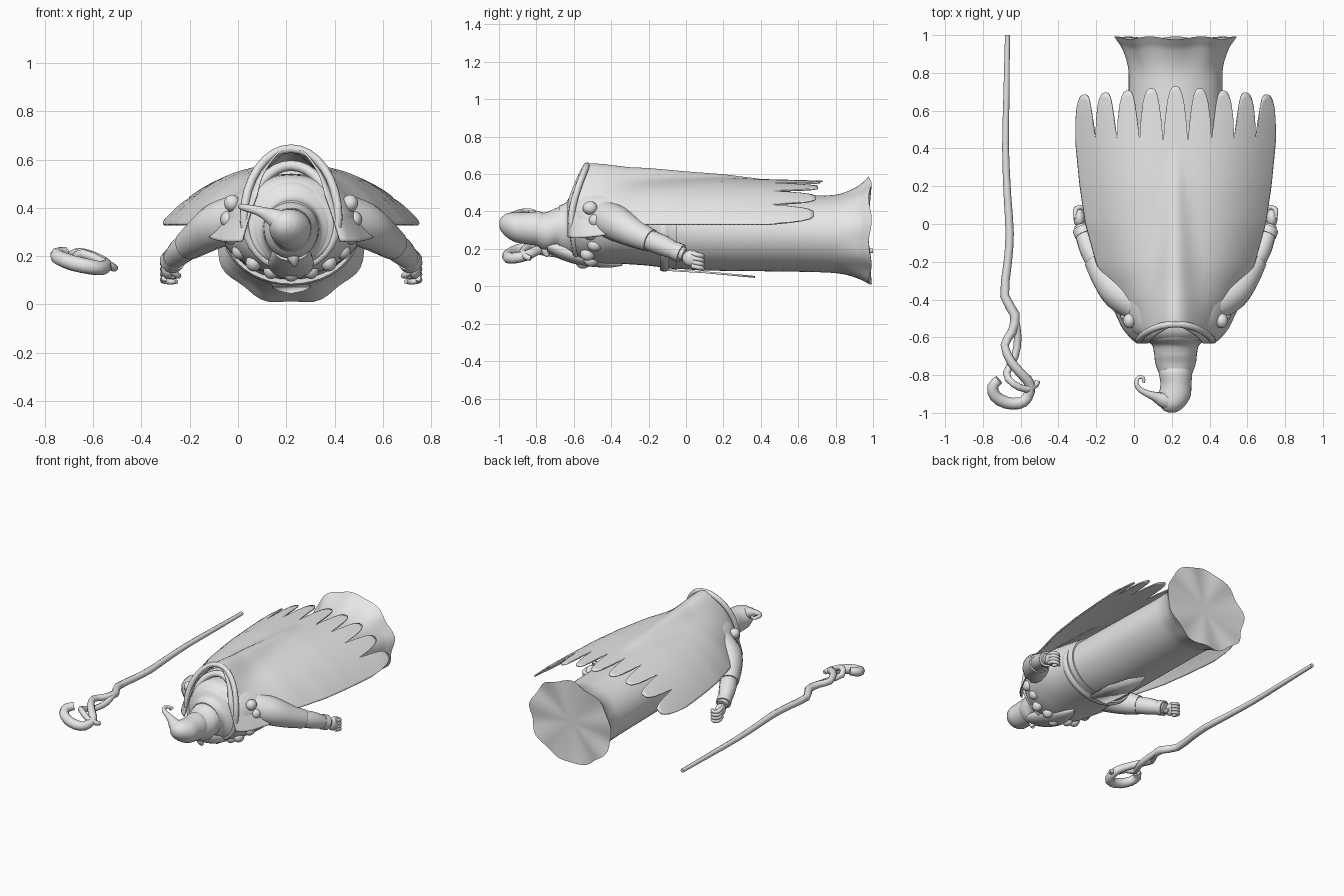
import bpy, bmesh, math
from mathutils import Vector

if "Cube" in bpy.data.objects:
    bpy.data.objects.remove(bpy.data.objects["Cube"])

CX = 0.22  # figure centre line
cloth = bpy.data.materials.new("plain grey")
cloth.diffuse_color = (0.8, 0.8, 0.8, 1)
cloth.use_nodes = True
cloth.node_tree.nodes["Principled BSDF"].inputs["Base Color"].default_value = cloth.diffuse_color


def finish(ob, angle=50):
    ob.data.materials.clear()
    ob.data.materials.append(cloth)
    bpy.ops.object.select_all(action='DESELECT')
    ob.select_set(True)
    bpy.context.view_layer.objects.active = ob
    bpy.ops.object.shade_smooth_by_angle(angle=math.radians(angle))
    return ob


def from_bm(name, bm, angle=50):
    bmesh.ops.recalc_face_normals(bm, faces=bm.faces)
    me = bpy.data.meshes.new(name)
    bm.to_mesh(me)
    bm.free()
    ob = bpy.data.objects.new(name, me)
    bpy.context.collection.objects.link(ob)
    return finish(ob, angle)


def refine(rows, n=4):
    """Catmull-Rom interpolation of rows of numbers."""
    out = []
    for i in range(len(rows) - 1):
        p0, p1 = rows[max(i - 1, 0)], rows[i]
        p2, p3 = rows[i + 1], rows[min(i + 2, len(rows) - 1)]
        for k in range(n):
            t = k / n
            out.append([0.5 * (2 * b + (c - a) * t + (2 * a - 5 * b + 4 * c - d) * t * t
                               + (3 * b - a - 3 * c + d) * t ** 3)
                        for a, b, c, d in zip(p0, p1, p2, p3)])
    return out + [list(rows[-1])]


def loft(name, rows, sides=32, ripple=None):
    """Elliptical rings along y; each row is y, centre x, bottom z, top z, half width."""
    bm = bmesh.new()
    rings = []
    for y, cx, lo, hi, rx in refine(rows):
        ring = []
        for i in range(sides):
            a = math.tau * i / sides
            f, dy = ripple(a, y) if ripple else (1, 0)
            ring.append(bm.verts.new((cx + rx * f * math.cos(a), y + dy,
                                      (lo + hi) / 2 + (hi - lo) / 2 * f * math.sin(a))))
        rings.append(ring)
    for r, s in zip(rings, rings[1:]):
        for i in range(sides):
            j = (i + 1) % sides
            bm.faces.new((r[i], r[j], s[j], s[i]))
    for ring, into in ((rings[0], 0), (rings[-1], 0.015)):
        c = sum((v.co for v in ring), Vector()) / sides
        hub = bm.verts.new(c - Vector((0, into, 0)))
        for i in range(sides):
            bm.faces.new((ring[i], ring[(i + 1) % sides], hub))
    return from_bm(name, bm)


def tube(name, pts, sides=2, n=3, cyclic=False):
    """Swept rod; each point is x, y, z, radius."""
    cu = bpy.data.curves.new(name, 'CURVE')
    cu.dimensions = '3D'
    cu.bevel_depth = 1
    cu.bevel_resolution = sides
    cu.use_fill_caps = True
    pts = refine(pts, n)
    sp = cu.splines.new('POLY')
    sp.points.add(len(pts) - 1)
    for p, (x, y, z, r) in zip(sp.points, pts):
        p.co = (x, y, z, 1)
        p.radius = max(r, 0.003)
    ob = bpy.data.objects.new(name, cu)
    bpy.context.collection.objects.link(ob)
    bpy.ops.object.select_all(action='DESELECT')
    ob.select_set(True)
    bpy.context.view_layer.objects.active = ob
    bpy.ops.object.convert(target='MESH')
    return finish(bpy.context.object)


def blob(name, pos, size):
    bm = bmesh.new()
    bmesh.ops.create_uvsphere(bm, u_segments=14, v_segments=8, radius=1)
    for v in bm.verts:
        v.co = Vector(a * b for a, b in zip(v.co, size)) + Vector(pos)
    return from_bm(name, bm, 60)


def lerp(table, y):
    for (a, u), (b, v) in zip(table, table[1:]):
        if y <= b:
            return u + (v - u) * max(0, (y - a) / (b - a))
    return table[-1][1]


# Robe skirt with a rippled flaring hem
def hem(a, y):
    k = max(0, (y - 0.8) / 0.18)
    return 1 + 0.025 * k * math.sin(9 * a) - 0.01 * k, 0.008 * k * math.sin(7 * a)

loft("robe_skirt", [(-0.12, CX, .1, .5, .25), (0.1, CX, .085, .5, .25),
                    (0.45, CX, .08, .49, .25), (0.72, CX, .075, .485, .248),
                    (0.83, CX, .065, .495, .252), (0.92, CX, .035, .53, .28),
                    (0.96, CX, .015, .56, .305), (0.985, CX, .002, .582, .322)], 64, hem)
# Torso
loft("torso", [(-0.62, CX, .17, .48, .17), (-0.57, CX, .14, .53, .23),
               (-0.47, CX, .12, .54, .28), (-0.35, CX, .12, .54, .3),
               (-0.2, CX, .11, .53, .28), (-0.05, CX, .09, .51, .26)], 40)
# Neck cowl, head and hat
loft("neck_cowl", [(-0.56, CX, .15, .52, .18), (-0.61, CX, .155, .5, .165),
                   (-0.64, CX, .17, .45, .125), (-0.68, CX, .19, .43, .115)][::-1])
loft("head", [(-0.64, CX, .19, .43, .12), (-0.69, CX, .2, .42, .113),
              (-0.735, CX, .19, .4, .108), (-0.775, CX, .2, .39, .095),
              (-0.81, CX, .23, .38, .08)][::-1])
loft("hat", [(-0.765, CX, .2, .395, .085), (-0.79, CX, .215, .4, .088),
             (-0.85, .222, .225, .395, .082), (-0.91, .215, .235, .395, .085),
             (-0.955, .205, .26, .39, .07), (-0.985, .2, .29, .37, .045),
             (-0.998, .2, .315, .35, .015)][::-1])
tube("hat_curl", [(.22, -.93, .32, .055), (.165, -.935, .35, .045), (.115, -.915, .375, .027),
                  (.075, -.9, .39, .019), (.03, -.875, .4, .015), (.012, -.84, .405, .012),
                  (.025, -.812, .4, .01), (.05, -.815, .4, .009), (.05, -.84, .4, .008)], 3)
tube("nose", [(.22, -.74, .24, .035), (.23, -.75, .19, .024), (.235, -.74, .16, .01)])
# Beard
loft("beard", [(-0.74, CX, .18, .26, .07), (-0.66, CX, .14, .24, .09),
               (-0.55, CX, .11, .2, .09), (-0.42, CX, .1, .15, .05), (-0.34, CX, .11, .13, .01)], 20)

# Cape with hood ridge and feather-shaped hem
WIDTH = [(-.64, .19), (-.6, .24), (-.55, .28), (-.4, .35), (-.2, .42), (0, .475),
         (.2, .505), (.4, .525), (.6, .54), (.75, .535)]
CREST = [(-.64, .52), (-.45, .545), (-.2, .565), (.2, .575), (.75, .56)]
EDGE = [(-.64, .25), (-.45, .27), (-.25, .33), (.75, .33)]
RIDGE = [(-.6, .125), (-.5, .115), (-.3, .075), (0, .04), (.4, 0), (.8, 0)]
SPREAD = [(-.6, .13), (-.3, .09), (.4, .03), (.8, .03)]
LOBES, PER, ROWS = 9, 12, 44


def cape_point(u, y):
    dx = u * lerp(WIDTH, y)
    e = lerp(EDGE, y)
    z = e + (lerp(CREST, y) - e) * (1 - abs(u) ** 2.6)
    z += lerp(RIDGE, y) * math.exp(-(dx / lerp(SPREAD, y)) ** 2)
    return (CX + dx, y, z)

bm = bmesh.new()
grid = []
count = LOBES * PER
for i in range(count + 1):
    s = -1 + 2 * i / count
    u = s * (1.12 - 0.12 * abs(s))
    w = (i % PER) / PER * 2 - 1
    y1 = 0.44 + (0.29 - 0.05 * abs(u)) * (1 - abs(w) ** 3.2)
    y0 = -0.53 - 0.1 * min(1, abs(u) / 0.7)
    grid.append([bm.verts.new(cape_point(u, y0 + (y1 - y0) * k / ROWS)) for k in range(ROWS + 1)])
for a, b in zip(grid, grid[1:]):
    for k in range(ROWS):
        bm.faces.new((a[k], b[k], b[k + 1], a[k + 1]))
cape = from_bm("cape", bm)
mod = cape.modifiers.new("thickness", 'SOLIDIFY')
mod.thickness = 0.008
mod.offset = 0

# Hood rim draped around the neck, with an inner fold
for name, rx, lo, hi, back, r in (("hood_rim", .195, .15, .645, .0, .018),
                                  ("hood_inner_fold", .165, .16, .575, .015, .022)):
    rim = []
    for i in range(33):
        a = math.tau * i / 32 - math.pi / 2
        s = math.sin(a)
        z = .36 + s * ((hi - .36) if s > 0 else (.36 - lo))
        rim.append((CX + rx * math.cos(a), -.615 + .085 * max(0, s) ** 1.5 + .03 * max(0, -s) + back, z, r))
    tube(name, rim, 3, 1)

# Scale trim along the mantle
for i in range(13):
    a = math.radians(205 - 18) + math.radians(166) * i / 12
    a = math.radians(160) + math.radians(220) * i / 12
    side = abs(math.cos(a))
    blob("mantle_scale", (CX + .26 * math.cos(a), -.55 + .04 * side + .03 * (i % 2),
                          .345 + .215 * math.sin(a)), (.034, .04, .036))

# Arms: sleeve, forearm, cuff and curled hand on both sides
for side, label in ((-1, "left"), (1, "right")):
    def at(x, y, z, r):
        return (CX + side * x, y, z, r)
    tube(label + "_sleeve", [at(.2, -.42, .36, .1), at(.3, -.36, .33, .095),
                             at(.37, -.28, .285, .078), at(.425, -.19, .245, .063)], 5)
    tube(label + "_forearm", [at(.4, -.23, .26, .055), at(.45, -.14, .225, .056),
                              at(.485, -.06, .19, .045), at(.5, -.01, .17, .036)], 5)
    tube(label + "_cuff", [at(.483, -.06, .19, .05), at(.497, -.025, .175, .05)], 5)
    blob(label + "_palm", (CX + side * .51, .03, .15), (.03, .05, .045))
    for f in range(4):
        z = .175 - .022 * f
        tube(label + "_finger", [at(.525, .03, z, .013), at(.53, .075, z - .01, .013),
                                 at(.5, .09, z - .015, .012), at(.475, .07, z - .015, .01)])
    tube(label + "_thumb", [at(.5, 0, .14, .014), at(.47, .02, .12, .013), at(.465, .055, .12, .01)])

# Belt and pointed front flap
bm = bmesh.new()
flap = [(-.07, -.1, .092), (.07, -.1, .092), (.08, .1, .08), (.05, .27, .065),
        (0, .37, .055), (-.05, .27, .065), (-.08, .1, .08)]
bm.faces.new([bm.verts.new((CX + x, y, z)) for x, y, z in flap])
mod = from_bm("front_flap", bm).modifiers.new("thickness", 'SOLIDIFY')
mod.thickness = 0.01
loft("belt", [(-.14, CX, .085, .5, .272), (-.115, CX, .078, .5, .28), (-.09, CX, .085, .5, .272)], 40)

# Staff: shaft, twisted second strand and hooked head
tube("staff_shaft", [(-.67, 1, .19, .013), (-.675, .7, .19, .016), (-.68, .4, .19, .018),
                     (-.67, .15, .19, .02), (-.658, -.05, .19, .022), (-.668, -.2, .19, .022),
                     (-.685, -.38, .19, .024), (-.63, -.48, .195, .026), (-.645, -.57, .2, .024),
                     (-.685, -.64, .205, .022), (-.65, -.73, .21, .024), (-.59, -.8, .19, .026),
                     (-.55, -.85, .165, .028), (-.565, -.92, .15, .03), (-.61, -.95, .155, .032),
                     (-.68, -.945, .17, .033), (-.735, -.91, .19, .032), (-.748, -.86, .205, .03),
                     (-.715, -.825, .215, .026)], 2, 2)
tube("staff_strand", [(-.625, -.5, .2, .016), (-.615, -.6, .18, .02), (-.63, -.7, .175, .02),
                      (-.675, -.79, .19, .02), (-.64, -.845, .21, .02), (-.57, -.875, .18, .019),
                      (-.52, -.85, .155, .017), (-.51, -.83, .15, .014)], 2, 2)
